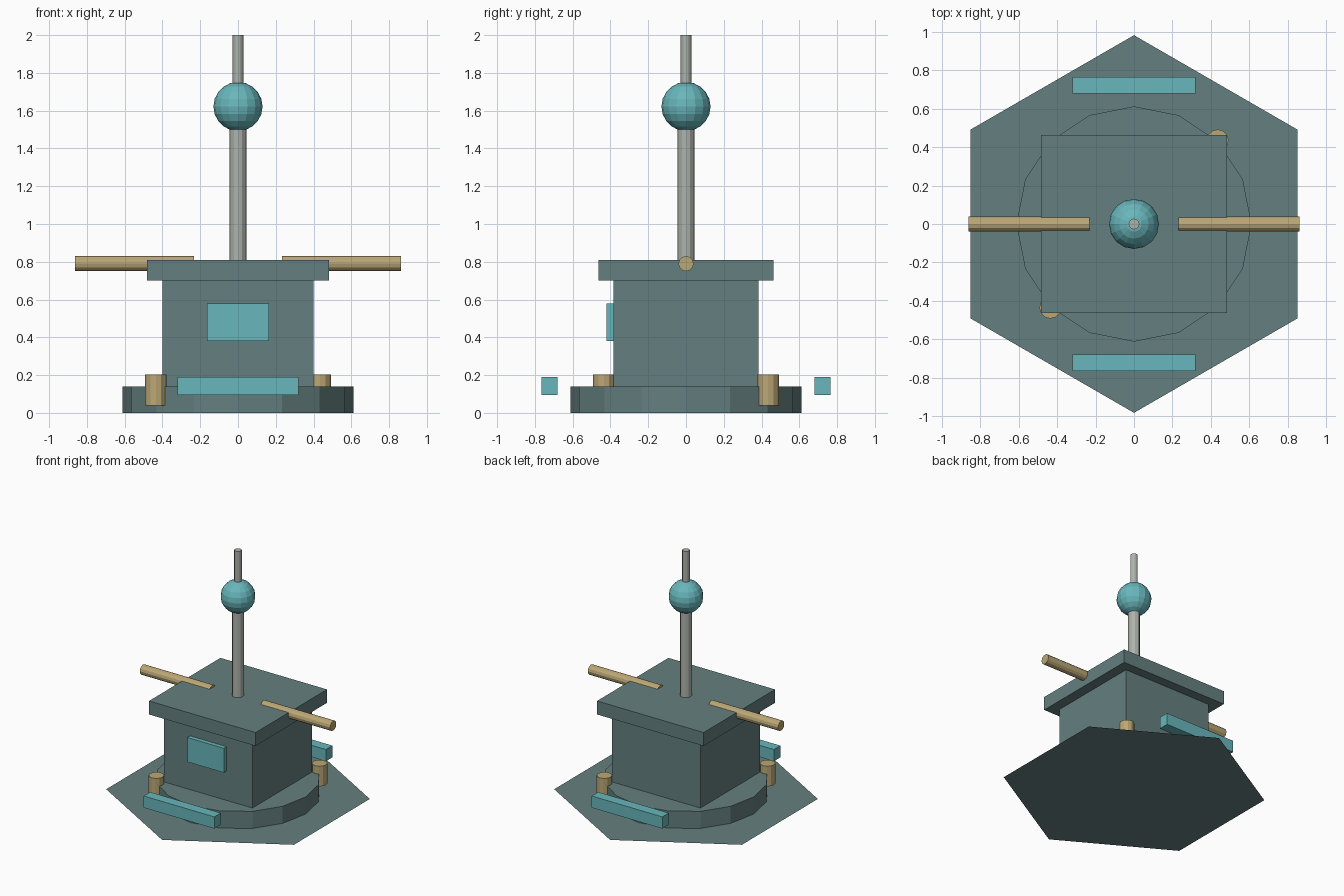
import bpy
from math import pi

cube = bpy.data.objects.get("Cube")
if cube:
    bpy.data.objects.remove(cube, do_unlink=True)


def material(name, rgb):
    mat = bpy.data.materials.new(name)
    mat.use_nodes = True
    mat.diffuse_color = (*rgb, 1)
    mat.node_tree.nodes["Principled BSDF"].inputs["Base Color"].default_value = (*rgb, 1)
    return mat


hull = material("slate teal", (0.13, 0.215, 0.215))
cyan = material("bright cyan", (0.14, 0.47, 0.50))
brass = material("brass", (0.50, 0.39, 0.18))
steel = material("pale steel", (0.42, 0.45, 0.41))


def finish(name, mat):
    obj = bpy.context.object
    obj.name = name
    obj.data.materials.append(mat)
    return obj


def box(name, center, size, mat):
    bpy.ops.mesh.primitive_cube_add(size=1, location=center)
    obj = finish(name, mat)
    obj.scale = size
    return obj


def rod(name, center, radius, length, mat, sides=12, rotation=(0, 0, 0)):
    bpy.ops.mesh.primitive_cylinder_add(vertices=sides, radius=radius, depth=length,
                                        location=center, rotation=rotation)
    return finish(name, mat)


# Ground plate and drum base
bpy.ops.mesh.primitive_circle_add(vertices=6, radius=0.982, fill_type='NGON')
finish("ground_plate", hull)
rod("drum_base", (0, 0, 0.07), 0.612, 0.14, hull, sides=16)

# Housing with overhanging roof and front window
box("housing", (0, 0, 0.42), (0.80, 0.77, 0.56), hull)
box("roof_slab", (0, 0, 0.755), (0.966, 0.924, 0.11), hull)
box("front_window", (0, -0.402, 0.48), (0.33, 0.036, 0.20), cyan)

# Mast with globe
rod("lower_mast", (0, 0, 1.17), 0.044, 0.80, steel)
rod("upper_mast", (0, 0, 1.80), 0.028, 0.40, steel)
bpy.ops.mesh.primitive_uv_sphere_add(segments=16, ring_count=10, radius=0.13,
                                     location=(0, 0, 1.622))
finish("mast_globe", cyan)

# Paired parts on opposite sides
for side, x_name, y_name in ((1, "left", "back"), (-1, "right", "front")):
    rod(x_name + "_arm", (side * 0.547, 0, 0.79), 0.04, 0.63, brass,
        rotation=(0, pi / 2, 0))
    rod(y_name + "_post", (side * 0.435, side * 0.435, 0.122), 0.057, 0.165, brass)
    box(y_name + "_light_bar", (0, side * 0.722, 0.143), (0.64, 0.084, 0.096), cyan)
